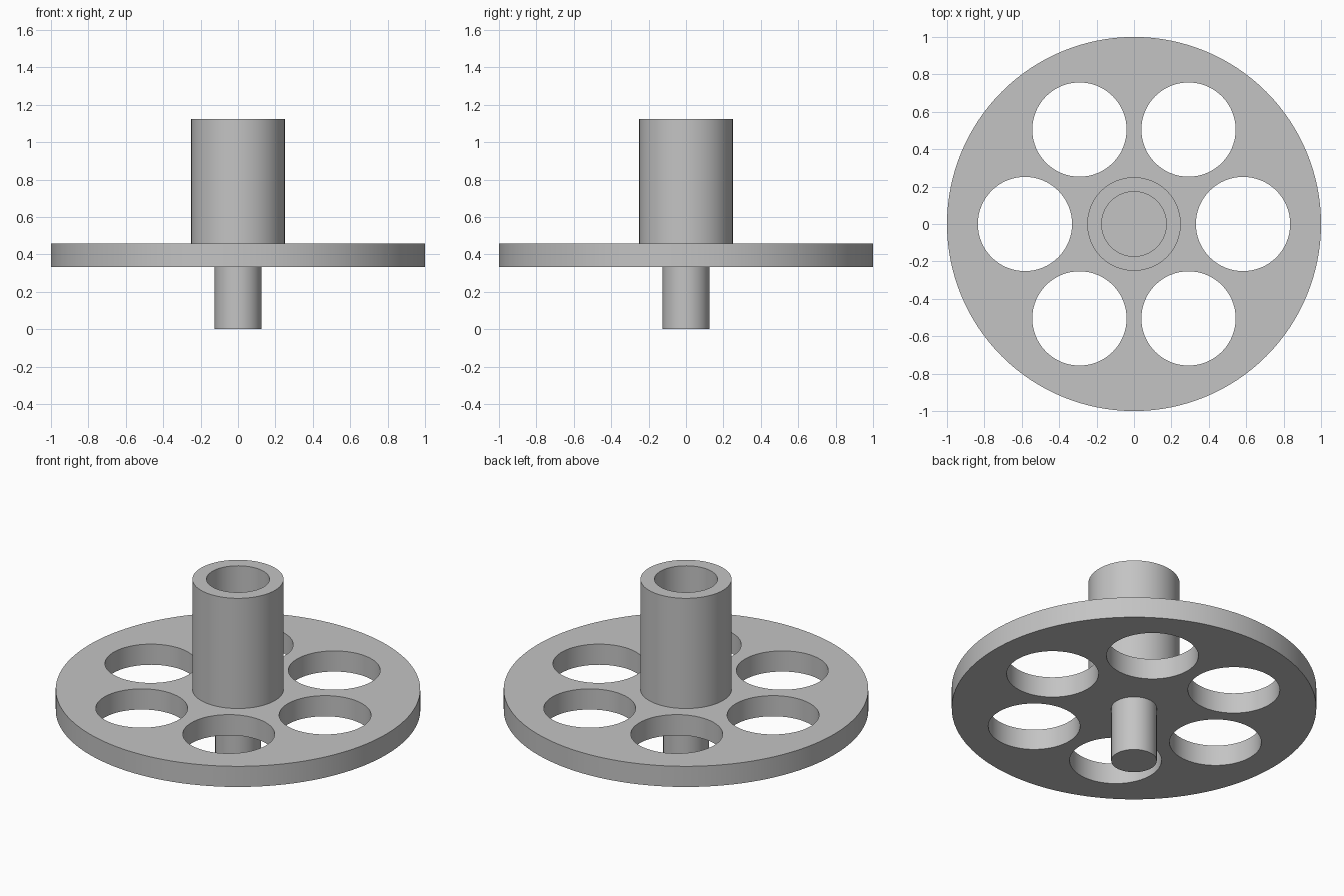
import bpy
import bmesh
from math import cos, sin, pi, radians
from mathutils import Vector

default_cube = bpy.data.objects.get("Cube")
if default_cube:
    bpy.data.objects.remove(default_cube, do_unlink=True)

GREY = (0.55, 0.55, 0.55, 1)
metal = bpy.data.materials.new("plain grey")
metal.use_nodes = True
metal.diffuse_color = GREY
metal.node_tree.nodes["Principled BSDF"].inputs["Base Color"].default_value = GREY


def add_ring(bm, radius, x, y, z, sides):
    """Add a closed loop of edges."""
    verts = [bm.verts.new((x + radius * cos(2 * pi * i / sides),
                           y + radius * sin(2 * pi * i / sides), z))
             for i in range(sides)]
    return [bm.edges.new((verts[i - 1], verts[i])) for i in range(sides)]


def round_part(name, radius, bottom, top, holes=(), sides=96):
    """Extrude a disc, leaving out round holes given as (radius, x, y)."""
    bm = bmesh.new()
    edges = add_ring(bm, radius, 0, 0, bottom, sides)
    for hole_radius, x, y in holes:
        edges += add_ring(bm, hole_radius, x, y, bottom, 64)
    bmesh.ops.triangle_fill(bm, edges=edges, use_beauty=True, normal=Vector((0, 0, 1)))
    lifted = bmesh.ops.extrude_face_region(bm, geom=bm.faces[:], use_keep_orig=True)
    raised = [v for v in lifted["geom"] if isinstance(v, bmesh.types.BMVert)]
    bmesh.ops.translate(bm, verts=raised, vec=(0, 0, top - bottom))
    bmesh.ops.recalc_face_normals(bm, faces=bm.faces[:])
    # Merge the flat caps back into large faces
    bmesh.ops.dissolve_limit(bm, angle_limit=radians(0.5),
                             verts=bm.verts[:], edges=bm.edges[:])
    mesh = bpy.data.meshes.new(name)
    bm.to_mesh(mesh)
    bm.free()
    mesh.materials.append(metal)
    part = bpy.data.objects.new(name, mesh)
    bpy.context.collection.objects.link(part)
    bpy.ops.object.select_all(action='DESELECT')
    part.select_set(True)
    bpy.context.view_layer.objects.active = part
    bpy.ops.object.shade_smooth_by_angle(angle=radians(30))
    return part


PLATE_BOTTOM, PLATE_TOP, HUB_TOP = 0.333, 0.458, 1.125

# Wheel plate with six evenly spaced holes
plate_holes = [(0.252, 0.583 * cos(i * pi / 3), 0.583 * sin(i * pi / 3))
               for i in range(6)]
round_part("wheel_plate", 1, PLATE_BOTTOM, PLATE_TOP, plate_holes, sides=128)

# Hollow hub above, its bore closed by the plate
round_part("hub_tube", 0.25, PLATE_TOP, HUB_TOP, [(0.173, 0, 0)])

# Solid shaft below
round_part("lower_shaft", 0.125, 0, PLATE_BOTTOM, sides=64)
